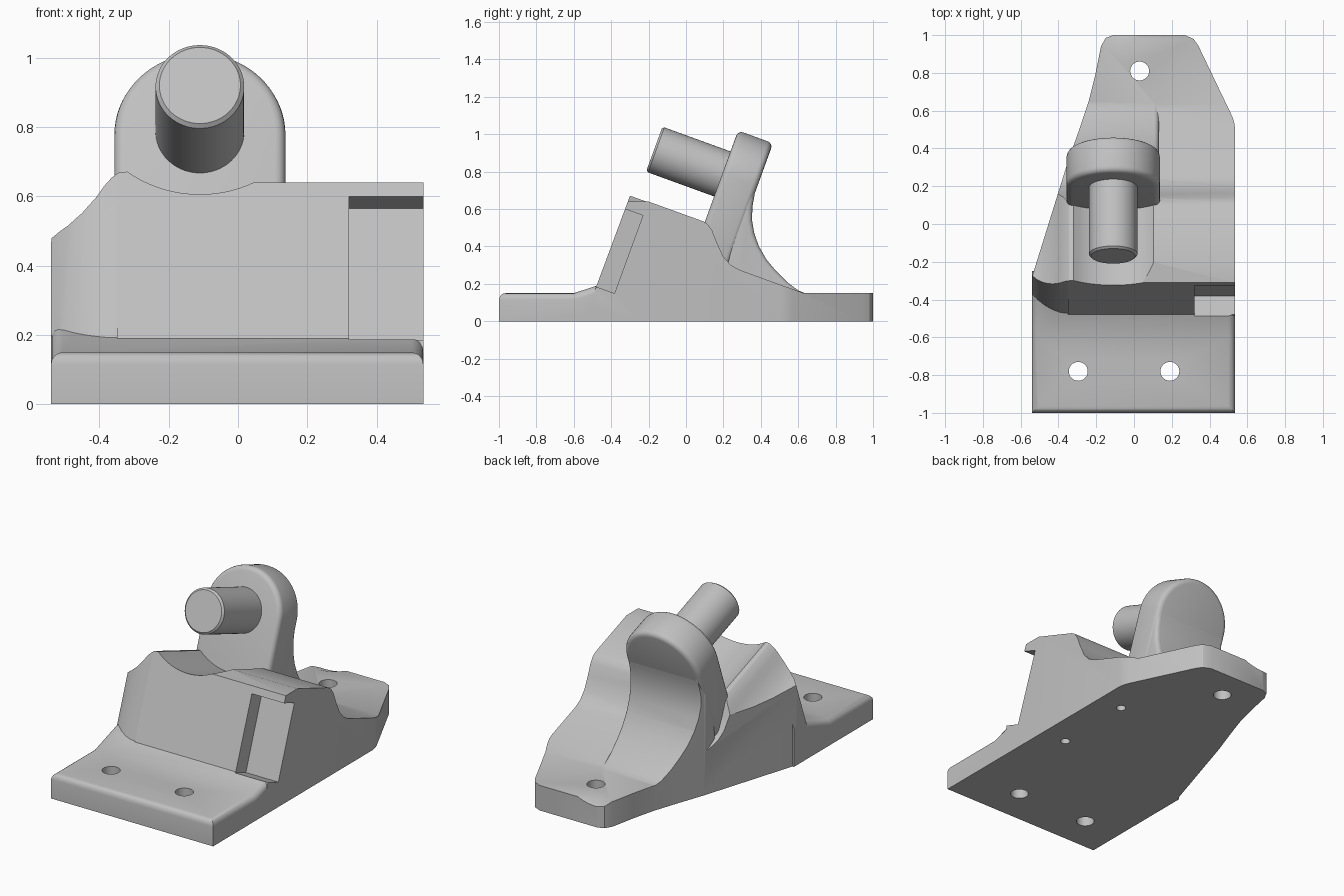
import bpy, bmesh, math
from mathutils import Vector

cube = bpy.data.objects.get("Cube")
if cube:
    bpy.data.objects.remove(cube)

grey = bpy.data.materials.new("light_grey")
grey.use_nodes = True
GREY = (0.53, 0.53, 0.53, 1)
grey.diffuse_color = GREY
grey.node_tree.nodes["Principled BSDF"].inputs["Base Color"].default_value = GREY

# Tilted frame: s runs along the pin, h runs up the sloping front wall
TILT = math.radians(20)
ORIGIN = Vector((0, -0.31, 0.64))
ALONG = Vector((0, -math.cos(TILT), math.sin(TILT)))
UP = Vector((0, math.sin(TILT), math.cos(TILT)))
AXIS_X, AXIS_H = -0.11, 0.311


def tilted(x, s, h):
    return ORIGIN + Vector((x, 0, 0)) + ALONG * s + UP * h


# Mappings of (profile a, profile b, extrusion c) to space
def side(a, b, c): return Vector((c, a, b))
def plan(a, b, c): return Vector((a, b, c))
def across(a, b, c): return tilted(a, c, b)
def wall_plan(a, b, c): return tilted(a, b, c)


def prism(name, points, place, lo, hi):
    bm = bmesh.new()
    rings = [[bm.verts.new(place(a, b, c)) for a, b in points] for c in (lo, hi)]
    n = len(points)
    for ring in rings:
        bm.faces.new(ring)
    for i in range(n):
        j = (i + 1) % n
        bm.faces.new((rings[0][i], rings[0][j], rings[1][j], rings[1][i]))
    bmesh.ops.recalc_face_normals(bm, faces=bm.faces)
    mesh = bpy.data.meshes.new(name)
    bm.to_mesh(mesh)
    bm.free()
    mesh.materials.append(grey)
    obj = bpy.data.objects.new(name, mesh)
    bpy.context.collection.objects.link(obj)
    return obj


def arc(cx, cy, r, start, end, steps):
    angles = [math.radians(start + (end - start) * i / steps) for i in range(steps + 1)]
    return [(cx + r * math.cos(t), cy + r * math.sin(t)) for t in angles]


def circle(cx, cy, r, steps=40):
    return arc(cx, cy, r, 0, 360, steps)[:-1]


def apply_modifier(obj, mod):
    bpy.context.view_layer.objects.active = obj
    bpy.ops.object.modifier_apply(modifier=mod.name)


def combine(obj, other, operation):
    mod = obj.modifiers.new("combine", 'BOOLEAN')
    mod.object, mod.operation, mod.solver = other, operation, 'EXACT'
    apply_modifier(obj, mod)
    bpy.data.objects.remove(other)


def soften(obj, width, segments=4):
    mod = obj.modifiers.new("soften", 'BEVEL')
    mod.width, mod.segments = width, segments
    mod.limit_method, mod.angle_limit = 'ANGLE', math.radians(40)
    apply_modifier(obj, mod)


# Body: side profile carried across the full width
body = prism("bracket_body", [
    (-0.549, 0), (-0.298, 0.675), (0.09, 0.535), (0.115, 0.52), (0.14, 0.485),
    (0.165, 0.42), (0.2, 0.345), (0.24, 0.3), (0.29, 0.273), (0.63, 0.15),
    (1.02, 0.15), (1.02, 0)], side, -0.6, 0.6)

# Saddle under the pin and the falling shoulder beside it
saddle = [(-0.6, -0.17), (-0.54, -0.14), (-0.49, -0.115), (-0.45, -0.085),
          (-0.41, -0.043), (-0.385, -0.008), (-0.365, 0.015), (-0.345, 0.03)]
saddle += arc(AXIS_X, AXIS_H, 0.348, 233, 308, 20) + [(0.12, 0.4), (-0.6, 0.4)]
combine(body, prism("saddle_cut", saddle, across, -1.6, 0.4), 'DIFFERENCE')

# Level strip along the top front edge
combine(body, prism("level_cut", [(-0.6, 0.64), (0, 0.64), (0, 0.9), (-0.6, 0.9)],
                    side, -0.1, 0.7), 'DIFFERENCE')

# Rounded front corner of the wall
corner = [(-0.35, 0), (-0.39, -0.004), (-0.43, -0.016), (-0.47, -0.034), (-0.51, -0.06),
          (-0.545, -0.095), (-0.62, -0.17), (-0.62, 0.1), (-0.35, 0.1)]
combine(body, prism("corner_cut", corner, wall_plan, -0.9, 0.2), 'DIFFERENCE')

# Curved web behind the lug
web = prism("web", [
    (0.25, 0.79), (0.39, 0.75), (0.367, 0.68), (0.355, 0.61), (0.353, 0.54),
    (0.365, 0.47), (0.39, 0.4), (0.43, 0.33), (0.48, 0.27), (0.54, 0.21),
    (0.6, 0.165), (0.66, 0.14), (0.66, 0.06), (0.2, 0.06)], side, -0.354, 0.132)
soften(web, 0.025)
combine(body, web, 'UNION')

# Trim body to the tapered footprint
outline = [(-0.54, -0.9), (0.535, -0.9), (0.535, 0.51), (0.53, 0.54), (0.52, 0.57),
           (0.34, 0.945), (0.315, 0.98), (0.27, 1), (-0.11, 1), (-0.15, 0.985),
           (-0.175, 0.94), (-0.205, 0.79), (-0.24, 0.65), (-0.29, 0.5),
           (-0.35, 0.33), (-0.54, -0.28)]
combine(body, prism("footprint", outline, plan, -0.1, 1.3), 'INTERSECT')

# Front foot with rounded upper rim
foot = prism("front_foot", [(-1, 0), (-0.25, 0), (-0.25, 0.265), (-0.6, 0.15), (-1, 0.15)],
             side, -0.54, 0.535)
bm = bmesh.new()
bm.from_mesh(foot.data)
rim = []
for e in bm.edges:
    a, b = (v.co for v in e.verts)
    if min(a.z, b.z) > 0.1 and (abs(a.x - b.x) < 0.01 or max(a.y, b.y) < -0.9):
        rim.append(e)
bmesh.ops.bevel(bm, geom=rim, offset=0.035, segments=4, profile=0.5, affect='EDGES')
bm.to_mesh(foot.data)
bm.free()
combine(body, foot, 'UNION')

# Open notch at the end of the front wall
combine(body, prism("notch_cut", [(-0.1, -0.486), (0.1, -0.486), (0.1, -0.043), (-0.1, -0.043)],
                    lambda a, b, c: tilted(c, a, b), 0.32, 0.7), 'DIFFERENCE')

# Bolt holes, then blind dowel holes underneath
for x, y, r, top in [(0.03, 0.81, 0.05, 0.5), (-0.295, -0.78, 0.05, 0.5),
                     (0.19, -0.78, 0.05, 0.5), (0.373, -0.16, 0.027, 0.15),
                     (0.373, 0.33, 0.027, 0.15)]:
    combine(body, prism("hole_cut", circle(x, y, r, 32), plan, -0.1, top), 'DIFFERENCE')

# Round-topped lug standing on the body
R = 0.247
lug = prism("lug", [(AXIS_X - R, -0.22), (AXIS_X + R, -0.22)]
            + arc(AXIS_X, AXIS_H, R, 0, 180, 36), across, -0.622, -0.423)
soften(lug, 0.03)

# Pin with a small chamfer at its end
pin = prism("pin", circle(AXIS_X, AXIS_H, 0.128, 64), across, -0.5, -0.036)
soften(pin, 0.011, 1)

for obj in (body, lug, pin):
    bpy.ops.object.select_all(action='DESELECT')
    obj.select_set(True)
    bpy.context.view_layer.objects.active = obj
    bpy.ops.object.shade_smooth_by_angle(angle=math.radians(28))
